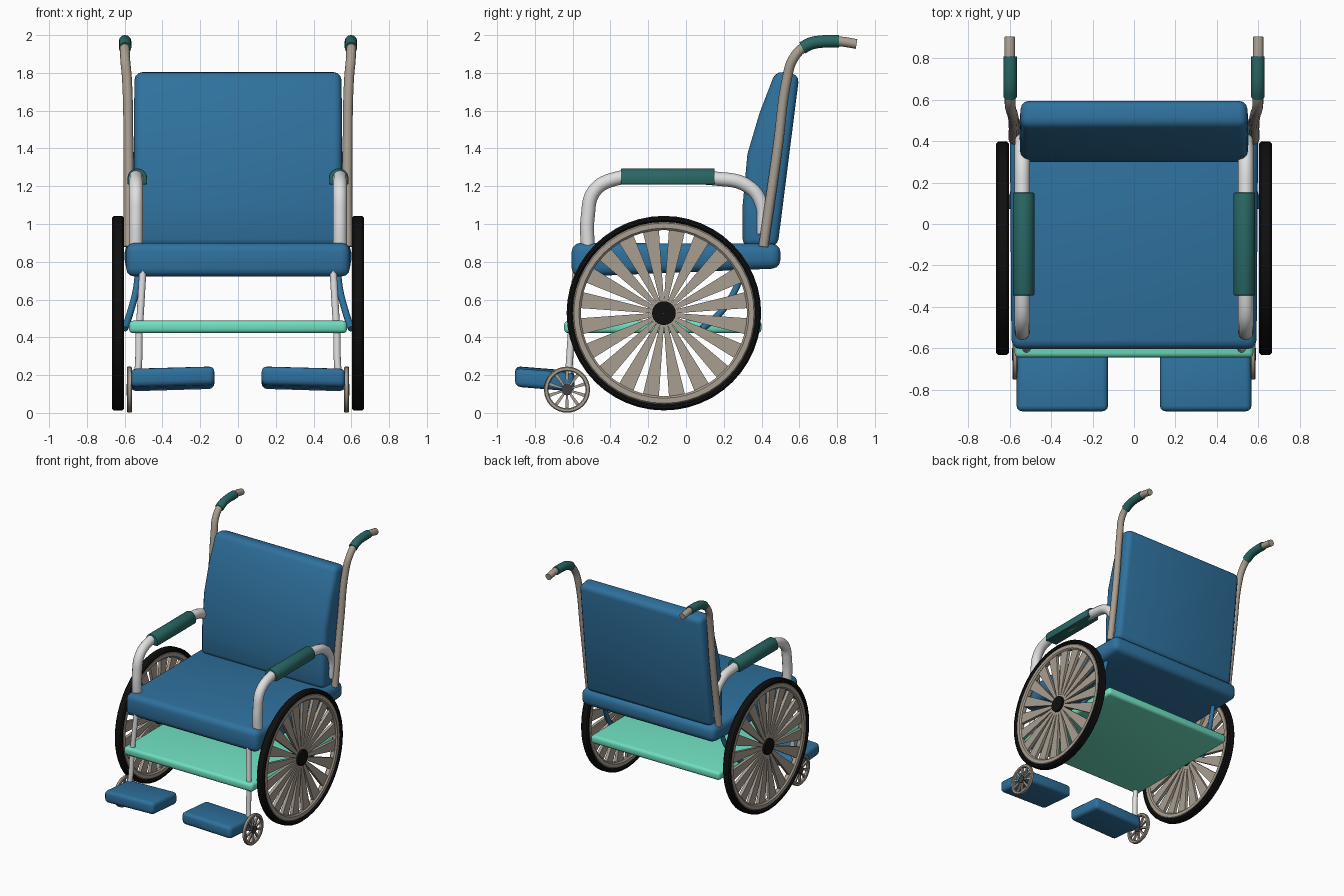
import bpy, bmesh, math
from mathutils import Vector

if "Cube" in bpy.data.objects:
    bpy.data.objects.remove(bpy.data.objects["Cube"])


def material(name, r, g, b):
    m = bpy.data.materials.new(name)
    m.diffuse_color = (r, g, b, 1)
    m.use_nodes = True
    m.node_tree.nodes["Principled BSDF"].inputs["Base Color"].default_value = m.diffuse_color
    return m


BLUE = material("blue fabric", 0.028, 0.165, 0.34)
GREEN = material("dark green rubber", 0.022, 0.135, 0.125)
MINT = material("mint shelf", 0.16, 0.74, 0.53)
WHITE = material("white metal", 0.74, 0.74, 0.74)
TAUPE = material("taupe metal", 0.40, 0.345, 0.285)
BLACK = material("black rubber", 0.005, 0.005, 0.005)
GREY = material("dark grey hub", 0.05, 0.05, 0.05)


def finish(bm, name, mat, bevel=0, segments=3):
    bmesh.ops.remove_doubles(bm, verts=bm.verts, dist=1e-5)
    bmesh.ops.recalc_face_normals(bm, faces=bm.faces)
    me = bpy.data.meshes.new(name)
    bm.to_mesh(me)
    bm.free()
    me.materials.append(mat)
    ob = bpy.data.objects.new(name, me)
    bpy.context.collection.objects.link(ob)
    bpy.ops.object.select_all(action='DESELECT')
    bpy.context.view_layer.objects.active = ob
    ob.select_set(True)
    if bevel:
        mod = ob.modifiers.new("bevel", 'BEVEL')
        mod.width, mod.segments = bevel, segments
        mod.limit_method, mod.angle_limit = 'ANGLE', math.radians(40)
        bpy.ops.object.modifier_apply(modifier="bevel")
    bpy.ops.object.shade_smooth_by_angle(angle=math.radians(40))
    return ob


def slab(name, profile, mat, bevel, segments=3):
    """Side profile of (y, z, half width) extruded across x."""
    bm = bmesh.new()
    a = [bm.verts.new((-w, y, z)) for y, z, w in profile]
    b = [bm.verts.new((w, y, z)) for y, z, w in profile]
    n = len(profile)
    bm.faces.new(a)
    bm.faces.new(b)
    for i in range(n):
        bm.faces.new((a[i], a[(i + 1) % n], b[(i + 1) % n], b[i]))
    return finish(bm, name, mat, bevel, segments)


def box(name, corners, mat, bevel):
    """corners: four bottom points, then the four above them."""
    bm = bmesh.new()
    v = [bm.verts.new(c) for c in corners]
    for f in ((0, 1, 2, 3), (4, 5, 6, 7), (0, 1, 5, 4), (1, 2, 6, 5), (2, 3, 7, 6), (3, 0, 4, 7)):
        bm.faces.new([v[i] for i in f])
    return finish(bm, name, mat, bevel)


def tube(name, pts, radius, mat):
    cu = bpy.data.curves.new(name, 'CURVE')
    cu.dimensions = '3D'
    cu.bevel_depth, cu.bevel_resolution = radius, 4
    cu.use_fill_caps = True
    cu.resolution_u = 8
    sp = cu.splines.new('BEZIER')
    sp.bezier_points.add(len(pts) - 1)
    for bp, p in zip(sp.bezier_points, pts):
        bp.co = p
        bp.handle_left_type = bp.handle_right_type = 'AUTO'
    tmp = bpy.data.objects.new("path", cu)
    bpy.context.collection.objects.link(tmp)
    bpy.context.view_layer.update()
    me = tmp.evaluated_get(bpy.context.evaluated_depsgraph_get()).to_mesh()
    bm = bmesh.new()
    bm.from_mesh(me)
    bpy.data.objects.remove(tmp)
    return finish(bm, name, mat)


def lathe(name, profile, centre, mat, seg):
    """Closed (radius, x) profile turned about the x axis."""
    bm = bmesh.new()
    c = Vector(centre)
    rings = []
    for k in range(seg):
        t = 2 * math.pi * k / seg
        rings.append([bm.verts.new(c + Vector((x, r * math.cos(t), r * math.sin(t)))) for r, x in profile])
    n = len(profile)
    for k in range(seg):
        p, q = rings[k], rings[(k + 1) % seg]
        for i in range(n):
            j = (i + 1) % n
            bm.faces.new((p[i], p[j], q[j], q[i]))
    return finish(bm, name, mat)


def disc(name, r, h, centre, mat):
    return lathe(name, [(0.001, -h), (r, -h), (r, h), (0.001, h)], centre, mat, 24)


def band(r0, r1, h, c):
    """Rectangular ring profile with chamfered corners."""
    return [(r0, -h + c), (r0 + c, -h), (r1 - c, -h), (r1, -h + c),
            (r1, h - c), (r1 - c, h), (r0 + c, h), (r0, h - c)]


def spokes(name, count, r0, r1, w0, w1, h, centre, mat):
    bm = bmesh.new()
    c = Vector(centre)
    for k in range(count):
        t = 2 * math.pi * (k + 0.5) / count
        d = Vector((0, math.cos(t), math.sin(t)))
        e = Vector((0, -math.sin(t), math.cos(t)))
        flat = [d * r0 - e * w0, d * r1 - e * w1, d * r1 + e * w1, d * r0 + e * w0]
        lo = [bm.verts.new(c + p - Vector((h, 0, 0))) for p in flat]
        hi = [bm.verts.new(c + p + Vector((h, 0, 0))) for p in flat]
        bm.faces.new(lo)
        bm.faces.new(hi)
        for i in range(4):
            j = (i + 1) % 4
            bm.faces.new((lo[i], lo[j], hi[j], hi[i]))
    return finish(bm, name, mat)


# seat, backrest and shelf
slab("seat", [(-0.605, 0.90, 0.592), (0.50, 0.895, 0.60), (0.50, 0.765, 0.60), (-0.605, 0.72, 0.592)], BLUE, 0.045)
slab("backrest", [(0.30, 0.88, 0.55), (0.30, 1.10, 0.55), (0.325, 1.37, 0.55), (0.39, 1.59, 0.55),
                  (0.475, 1.81, 0.547), (0.60, 1.79, 0.547), (0.485, 0.88, 0.56)], BLUE, 0.04)
slab("shelf", [(-0.645, 0.488, 0.577), (0.40, 0.488, 0.577), (0.40, 0.422, 0.577), (-0.645, 0.422, 0.577)], MINT, 0.022)

for s, side in ((-1, "left"), (1, "right")):
    # armrest tube with its half-round pad
    tube(side + "_armrest", [(s * 0.54, y, z) for y, z in (
        (-0.52, 0.86), (-0.52, 1.04), (-0.485, 1.175), (-0.37, 1.24), (-0.1, 1.245), (0.16, 1.24),
        (0.32, 1.205), (0.395, 1.12), (0.41, 0.95))], 0.037, WHITE)
    pad = [(0.052 * math.cos(t), 0.052 * math.sin(t)) for t in [math.pi * i / 12 for i in range(13)]]
    pad = [(0.052, -0.033)] + pad + [(-0.052, -0.033)]
    bm = bmesh.new()
    ends = [[bm.verts.new((s * 0.533 + x, y, 1.242 + z)) for x, z in pad] for y in (-0.345, 0.152)]
    for e in ends:
        bm.faces.new(e)
    for i in range(len(pad)):
        j = (i + 1) % len(pad)
        bm.faces.new((ends[0][i], ends[0][j], ends[1][j], ends[1][i]))
    finish(bm, side + "_arm_pad", GREEN, 0.006, 2)

    # push handle post and grip
    tube(side + "_handle_post", [(s * x, y, z) for x, y, z in (
        (0.58, 0.41, 0.88), (0.58, 0.485, 1.40), (0.588, 0.535, 1.77), (0.597, 0.565, 1.87),
        (0.60, 0.63, 1.94), (0.60, 0.72, 1.966), (0.60, 0.81, 1.967), (0.60, 0.903, 1.953))], 0.026, TAUPE)
    tube(side + "_handle_grip", [(s * 0.598, y, z) for y, z in (
        (0.615, 1.932), (0.66, 1.955), (0.72, 1.966), (0.81, 1.967))], 0.033, GREEN)

    # drive wheel
    c = (s * 0.635, -0.117, 0.528)
    lathe(side + "_tire", band(0.483, 0.515, 0.032, 0.01), c, BLACK, 48)
    lathe(side + "_wheel_rim", band(0.44, 0.487, 0.024, 0.01), c, TAUPE, 48)
    spokes(side + "_wheel_spokes", 20, 0.05, 0.445, 0.009, 0.043, 0.012, c, TAUPE)
    disc(side + "_wheel_hub", 0.063, 0.03, c, BLACK)

    # blue curved brace between seat and wheel
    tube(side + "_brace", [(s * x, y, z) for x, y, z in (
        (0.525, 0.31, 0.78), (0.54, 0.26, 0.65), (0.568, 0.19, 0.54), (0.60, 0.085, 0.445))], 0.018, BLUE)

    # front leg and caster
    tube(side + "_front_leg", [(s * x, y, z) for x, y, z in (
        (0.502, -0.58, 0.78), (0.522, -0.605, 0.45), (0.54, -0.625, 0.17), (0.56, -0.63, 0.125))], 0.019, WHITE)
    c = (s * 0.575, -0.63, 0.123)
    lathe(side + "_caster_rim", band(0.098, 0.122, 0.013, 0.005), c, TAUPE, 32)
    spokes(side + "_caster_spokes", 10, 0.02, 0.102, 0.005, 0.009, 0.007, c, TAUPE)
    disc(side + "_caster_hub", 0.03, 0.014, c, GREY)

    # footrest, tilted up to the front and to the middle
    low = [(s * 0.125, -0.905, 0.15), (s * 0.568, -0.905, 0.138), (s * 0.565, -0.59, 0.112), (s * 0.125, -0.59, 0.125)]
    box(side + "_footrest", low + [(x, y, z + 0.098) for x, y, z in low], BLUE, 0.028)
